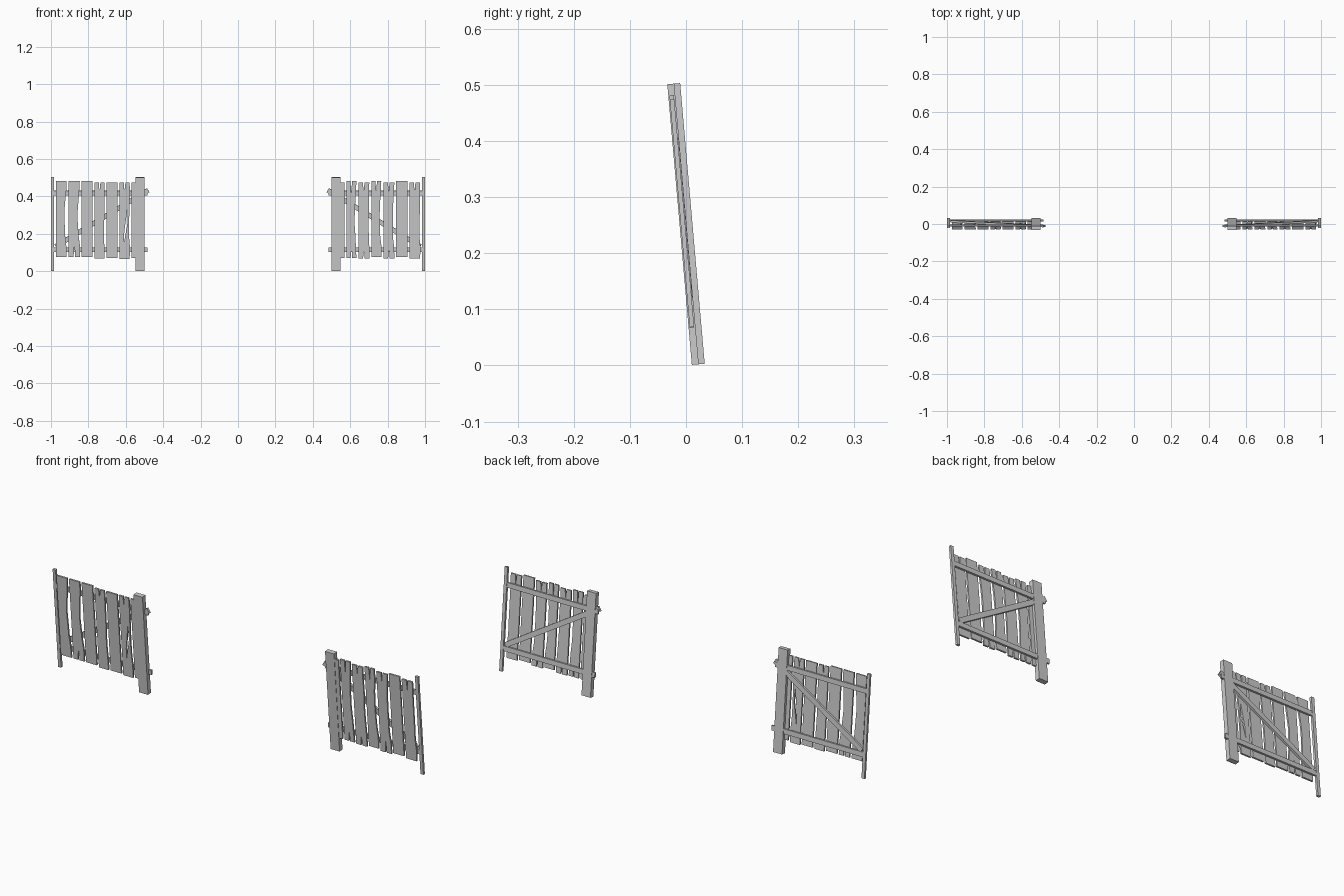
import bpy, bmesh, math, random
from mathutils import Vector

if "Cube" in bpy.data.objects:
    bpy.data.objects.remove(bpy.data.objects["Cube"])

random.seed(4)
LEAN = math.radians(5)   # both panels lean toward the front
MID = 0.252              # height of the lean pivot


def prism(name, outline, y0, y1):
    """Extrude an (x, z) outline from y0 to y1, then lean it."""
    bm = bmesh.new()
    face = bm.faces.new([bm.verts.new((x, y0, z - MID)) for x, z in outline])
    ext = bmesh.ops.extrude_face_region(bm, geom=[face])
    moved = [v for v in ext["geom"] if isinstance(v, bmesh.types.BMVert)]
    bmesh.ops.translate(bm, verts=moved, vec=(0, y1 - y0, 0))
    bmesh.ops.recalc_face_normals(bm, faces=bm.faces)
    mesh = bpy.data.meshes.new(name)
    bm.to_mesh(mesh)
    bm.free()
    obj = bpy.data.objects.new(name, mesh)
    obj.rotation_euler.x = LEAN
    obj.location.z = MID
    bpy.context.collection.objects.link(obj)
    return obj


def rect(x0, x1, z0, z1):
    return [(x0, z0), (x1, z0), (x1, z1), (x0, z1)]


def bar(name, a, b, width, y0, y1):
    """Straight batten between two (x, z) points."""
    a, b = Vector(a), Vector(b)
    d = (b - a).normalized() * width / 2
    n = Vector((-d.y, d.x))
    return prism(name, [a - n, b - n, b + n, a + n], y0, y1)


def crack(x, z, depth):
    """Narrow V split running in from a board end (depth sign = direction)."""
    return [(x + 0.004, z), (x + 0.001, z + depth * 0.55),
            (x - 0.001, z + depth), (x - 0.003, z + depth * 0.45), (x - 0.004, z)]


def plank(name, x0, x1, z0, z1, worn, top, bottom):
    """Board with a chipped right edge and optional end splits."""
    j = lambda: random.uniform(-0.002, 0.002)
    xm = (x0 + x1) / 2
    pts = [(x0, z0)]
    if bottom:
        pts += [(2 * xm - x, z) for x, z in crack(xm, z0, bottom)]
    pts.append((x1, z0))
    for t, bite in ((.15, .1), (.28, .6), (.42, .9), (.55, 1), (.7, .7), (.85, .2)):
        pts.append((x1 - worn * bite + (j() if worn else 0), z0 + (z1 - z0) * t))
    pts.append((x1, z1))
    if top:
        pts += crack(xm, z1, -top)
    pts.append((x0, z1))
    return prism(name, pts, -0.0095, -0.0015)


# Boards from the outer post inward: start, end (distance from centre)
spans = [(.974, .916), (.905, .846), (.836, .777), (.766, .713),
         (.702, .643), (.633, .579), (.569, .515)]
# Per board: bottom z, top z, edge wear, top split, bottom split
left = [(.075, .483, .011, 0, 0), (.075, .483, .012, 0, .07), (.075, .483, 0, 0, 0),
        (.068, .475, .003, .05, 0), (.07, .475, 0, 0, 0), (.065, .475, .003, .05, 0),
        (.07, .475, 0, 0, 0)]
right = [(.068, .475, .003, .05, 0), (.075, .483, 0, 0, 0), (.067, .475, .010, .05, .06),
         (.075, .483, .010, .06, 0), (.067, .475, .003, .05, .05), (.07, .483, .009, .07, .05),
         (.07, .475, 0, 0, 0)]

for side, s, boards in (("left", -1, left), ("right", 1, right)):
    # Posts
    prism(side + "_gate_post", rect(s * .5, s * .549, 0.001, .503), -0.0115, 0.0115)
    prism(side + "_end_post", rect(s * .984, s * 1.0, 0.001, .503), 0.0, 0.0115)
    # Rails and diagonal brace behind the boards
    for label, z in (("lower", .113), ("upper", .418)):
        bar(f"{side}_{label}_rail", (s * .985, z), (s * .484, z), .024, .0015, .0105)
    bar(side + "_brace", (s * .975, .131), (s * .48, .433), .025, -.001, .0095)
    # Boards
    for i, ((a, b), (z0, z1, worn, top, bot)) in enumerate(zip(spans, boards)):
        x0, x1 = sorted((s * a, s * b))
        p = plank(f"{side}_board_{i + 1}", x0, x1, z0, z1, worn, top, bot)
        if side == "left" and i == 5:
            # Long open split in one board
            cut = prism("split_cutter", [(-.610, .15), (-.601, .20), (-.590, .26),
                        (-.592, .33), (-.600, .27), (-.608, .21)], -.02, .01)
            cut.hide_render = True
            cut.hide_set(True)
            mod = p.modifiers.new("split", "BOOLEAN")
            mod.operation, mod.object, mod.solver = "DIFFERENCE", cut, "EXACT"
